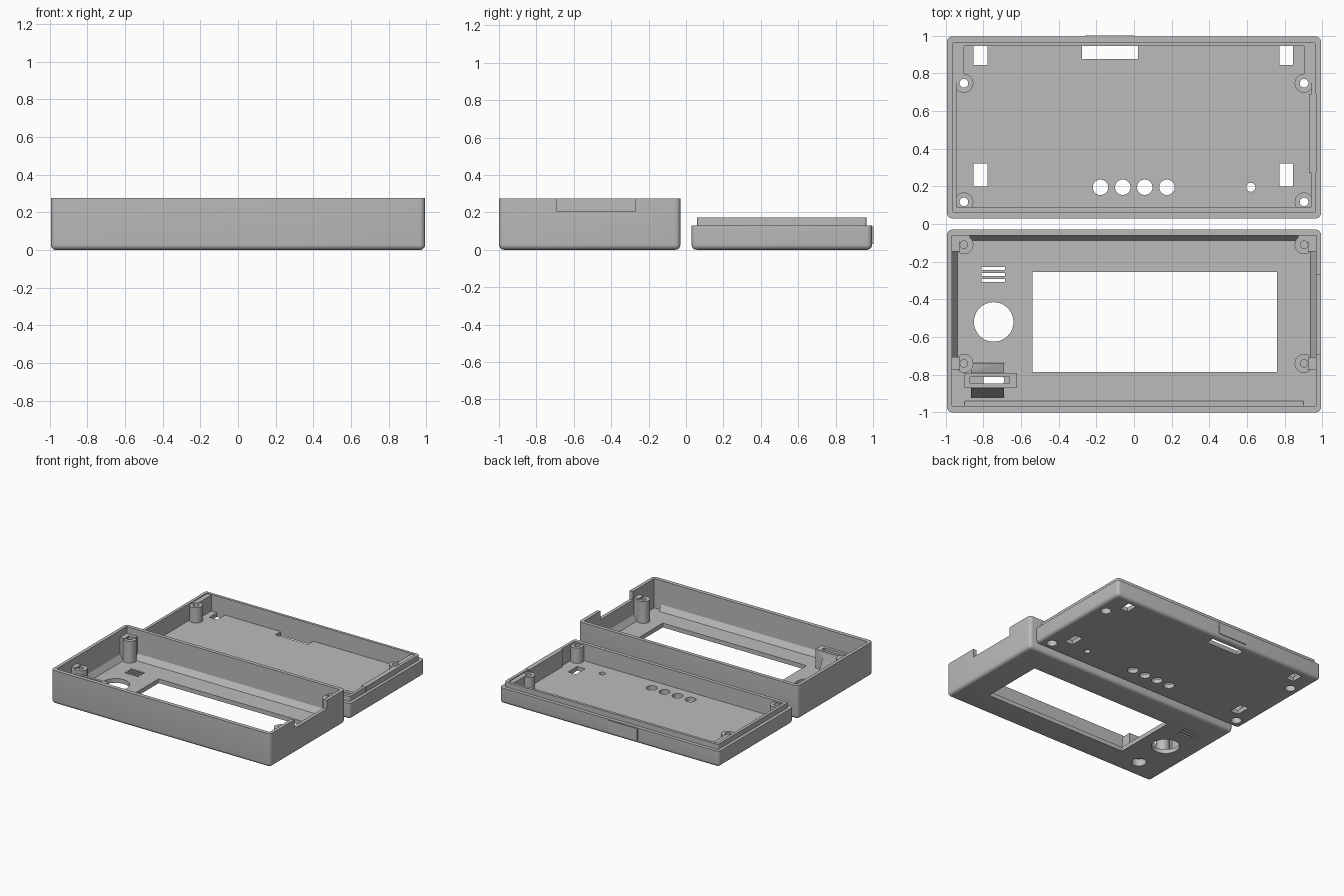
import bpy, bmesh
from mathutils import Matrix

cube = bpy.data.objects.get("Cube")
if cube:
    bpy.data.objects.remove(cube, do_unlink=True)

grey = bpy.data.materials.new("grey plastic")
grey.use_nodes = True
GREY = (0.5, 0.5, 0.5, 1)
grey.diffuse_color = GREY
grey.node_tree.nodes["Principled BSDF"].inputs["Base Color"].default_value = GREY


def make(name, bm):
    bmesh.ops.recalc_face_normals(bm, faces=bm.faces)
    mesh = bpy.data.meshes.new(name)
    bm.to_mesh(mesh)
    bm.free()
    mesh.materials.append(grey)
    ob = bpy.data.objects.new(name, mesh)
    bpy.context.scene.collection.objects.link(ob)
    return ob


def box(x, y, z, name="block", corner=0.0, base=False):
    """Box from ranges; corner rounds the upright edges, base also the bottom ones."""
    bm = bmesh.new()
    bmesh.ops.create_cube(bm, size=1)
    for v in bm.verts:
        v.co = [r[0] if c < 0 else r[1] for c, r in zip(v.co, (x, y, z))]
    if corner:
        edges = []
        for e in bm.edges:
            a, b = (v.co for v in e.verts)
            upright = abs(a.z - b.z) > 0.001
            bottom = max(a.z, b.z) < z[0] + 0.001
            if upright or (base and bottom):
                edges.append(e)
        bmesh.ops.bevel(bm, geom=edges, offset=corner, segments=5,
                        profile=0.5, affect='EDGES')
    return make(name, bm)


def cyl(x, y, r, z, name="cylinder"):
    bm = bmesh.new()
    bmesh.ops.create_cone(bm, cap_ends=True, segments=40, radius1=r, radius2=r,
                          depth=z[1] - z[0],
                          matrix=Matrix.Translation((x, y, (z[0] + z[1]) / 2)))
    return make(name, bm)


def prism(axis, points, span, name="wedge"):
    """Polygon of (across, z) points swept along the x or y axis."""
    bm = bmesh.new()
    place = (lambda u, z, t: (t, u, z)) if axis == 'x' else (lambda u, z, t: (u, t, z))
    face = bm.faces.new([bm.verts.new(place(u, z, span[0])) for u, z in points])
    out = bmesh.ops.extrude_face_region(bm, geom=[face])
    offset = place(0, 0, span[1] - span[0])
    bmesh.ops.translate(bm, vec=offset,
                        verts=[g for g in out['geom'] if isinstance(g, bmesh.types.BMVert)])
    return make(name, bm)


def combine(body, steps):
    """Apply (operation, tool) pairs in order and discard the tools."""
    for op, tool in steps:
        mod = body.modifiers.new(op, 'BOOLEAN')
        mod.operation = op
        mod.solver = 'EXACT'
        mod.object = tool
        tool.hide_render = True
    dg = bpy.context.evaluated_depsgraph_get()
    mesh = bpy.data.meshes.new_from_object(body.evaluated_get(dg))
    body.modifiers.clear()
    body.data = mesh
    mesh.materials.clear()
    mesh.materials.append(grey)
    for _, tool in steps:
        bpy.data.objects.remove(tool, do_unlink=True)
    bpy.ops.object.select_all(action='DESELECT')
    body.select_set(True)
    bpy.context.view_layer.objects.active = body
    bpy.ops.object.shade_smooth_by_angle()


ADD, CUT = 'UNION', 'DIFFERENCE'
W, IN = 0.993, 0.965
FLOOR = 0.035
THROUGH = (-0.05, 0.1)

# Deep front cover: shell and cavity
cover = box((-W, W), (-1, -0.03), (0, 0.275), "front_cover", 0.028, True)
steps = [(CUT, box((-IN, IN), (-0.967, -0.06), (FLOOR, 0.4)))]

# Sloped fillets along the floor
LOW, HIGH = 0.02, 0.08
for wall, s in ((-0.967, 1), (-0.06, -1)):
    pts = [(wall - s * 0.01, LOW), (wall + s * 0.028, LOW),
           (wall + s * 0.028, FLOOR), (wall, HIGH), (wall - s * 0.01, HIGH)]
    steps.append((ADD, prism('x', pts, (-0.9, 0.9))))
for s in (-1, 1):
    pts = [(s * (IN + 0.01), LOW), (s * (IN - 0.028), LOW),
           (s * (IN - 0.028), FLOOR), (s * IN, HIGH), (s * (IN + 0.01), HIGH)]
    steps.append((ADD, prism('y', pts, (-0.73, -0.11))))

# Screw posts tied into the walls
for s in (-1, 1):
    for y in (-0.11, -0.74):
        wall = sorted((s * 0.925, s * 0.975))
        steps.append((ADD, box(wall, (y - 0.035, y + 0.035), (0.02, 0.22))))
        if y > -0.5:
            span = sorted((s * 0.87, s * 0.974))
            steps.append((ADD, box(span, (-0.09, -0.045), (0.022, 0.219))))
        steps.append((ADD, cyl(s * 0.903, y, 0.05, (0.018, 0.212))))
        steps.append((CUT, cyl(s * 0.903, y, 0.02, (0.06, 0.4))))

# Switch holder with sloped braces
steps.append((ADD, box((-0.9, -0.62), (-0.872, -0.79), (0.021, 0.19))))
for edge, tip in ((-0.8, -0.738), (-0.862, -0.922)):
    pts = [(edge, 0.023), (tip, 0.023), (tip, 0.05), (edge, 0.185)]
    steps.append((ADD, prism('x', pts, (-0.865, -0.69))))
steps.append((CUT, box((-0.872, -0.66), (-0.846, -0.812), (0.05, 0.4))))
steps.append((CUT, cyl(-0.745, -0.83, 0.055, (-0.05, 0.06))))

# Screen window, round opening, sound slots and side notch
steps.append((CUT, box((-0.54, 0.76), (-0.785, -0.255), THROUGH)))
steps.append((CUT, cyl(-0.745, -0.52, 0.105, THROUGH)))
for y in (-0.235, -0.268, -0.301):
    steps.append((CUT, box((-0.81, -0.685), (y - 0.008, y + 0.008), THROUGH)))
steps.append((CUT, box((0.955, 1.1), (-0.69, -0.27), (0.205, 0.4))))
combine(cover, steps)

# Shallow back cover: shell, raised lip and cavity
lid = box((-W, W), (0.03, 0.995), (0, 0.13), "back_cover", 0.028, True)
steps = [
    (ADD, box((-0.967, 0.967), (0.06, 0.966), (0.08, 0.172), corner=0.015)),
    (CUT, box((-0.943, 0.943), (0.09, 0.944), (FLOOR, 0.4))),
    (ADD, box((0.93, 0.969), (0.27, 0.69), (0.02, 0.173))),
]

# Screw posts with bored heads
for s in (-1, 1):
    span = sorted((s * 0.903, s * 0.955))
    steps.append((ADD, box(span, (0.75, 0.955), (0.022, 0.165))))
    for y in (0.117, 0.747):
        steps.append((ADD, cyl(s * 0.903, y, 0.05, (0.018, 0.16))))
        steps.append((CUT, cyl(s * 0.903, y, 0.023, (-0.05, 0.4))))
        steps.append((CUT, cyl(s * 0.903, y, 0.04, (-0.05, 0.05))))

# Mounting slots, socket opening and button holes
for x in (-0.815, 0.808):
    for y in ((0.845, 0.944), (0.2, 0.32)):
        steps.append((CUT, box((x - 0.036, x + 0.036), y, THROUGH)))
steps.append((CUT, box((-0.275, 0.02), (0.875, 0.944), THROUGH)))
for x in (-0.178, -0.06, 0.057, 0.175):
    steps.append((CUT, cyl(x, 0.195, 0.041, THROUGH)))
steps.append((CUT, cyl(0.62, 0.195, 0.024, THROUGH)))
combine(lid, steps)

# Raised plate outside the socket opening
box((-0.26, 0.003), (0.985, 1.002), (0.03, 0.125), "socket_plate")
